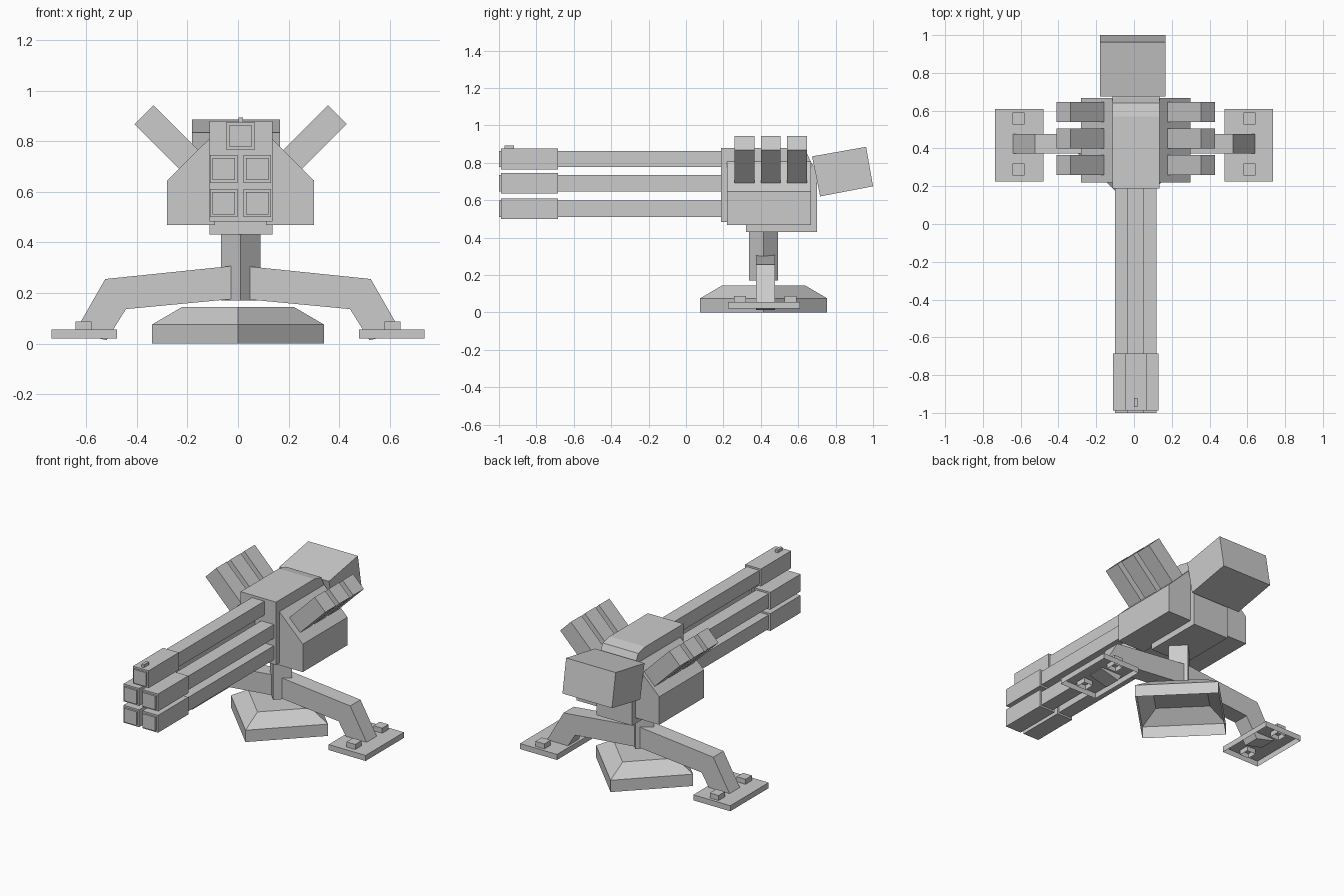
import bpy
import bmesh
from math import cos, sin, pi
from mathutils import Vector

cube = bpy.data.objects.get("Cube")
if cube:
    bpy.data.objects.remove(cube)

GREY = (0.6, 0.6, 0.6, 1.0)
grey = bpy.data.materials.new("plain grey")
grey.use_nodes = True
grey.diffuse_color = GREY
grey.node_tree.nodes["Principled BSDF"].inputs["Base Color"].default_value = GREY

AXIS = 0.01    # centre line of the gun
MID_Y = 0.415  # centre of the stand


def finish(bm, name):
    bmesh.ops.recalc_face_normals(bm, faces=bm.faces)
    mesh = bpy.data.meshes.new(name)
    bm.to_mesh(mesh)
    bm.free()
    mesh.materials.append(grey)
    obj = bpy.data.objects.new(name, mesh)
    bpy.context.collection.objects.link(obj)
    return obj


def loft(name, rings, open_start=False, open_end=False):
    """Join matching rings of points, capping the ends unless left open."""
    bm = bmesh.new()
    loops = [[bm.verts.new(p) for p in ring] for ring in rings]
    n = len(loops[0])
    for a, b in zip(loops, loops[1:]):
        for i in range(n):
            j = (i + 1) % n
            bm.faces.new((a[i], a[j], b[j], b[i]))
    if not open_start:
        bm.faces.new(loops[0][::-1])
    if not open_end:
        bm.faces.new(loops[-1])
    return finish(bm, name)


def box(name, x, y, z, open_bottom=False):
    rings = [[(x[0], y[0], h), (x[1], y[0], h), (x[1], y[1], h), (x[0], y[1], h)] for h in z]
    return loft(name, rings, open_start=open_bottom)


def prism_y(name, profile, y0, y1):
    """Extrude an (x, z) profile along y."""
    return loft(name, [[(x, y, z) for x, z in profile] for y in (y0, y1)])


def prism_x(name, profile, x0, x1):
    """Extrude a (y, z) profile along x."""
    return loft(name, [[(x, y, z) for y, z in profile] for x in (x0, x1)])


def diamond(cx, radius, z):
    return [(cx + radius * cos(i * pi / 2), MID_Y + radius * sin(i * pi / 2), z) for i in range(4)]


# Hollow ground base and the post above it
loft("ground_base", [diamond(0, 0.34, 0), diamond(0, 0.34, 0.075), diamond(0, 0.22, 0.145)],
     open_start=True)
loft("post", [diamond(AXIS, 0.078, 0.17), diamond(AXIS, 0.078, 0.45)])

# Housing with a sloped back
housing = [(0.187, 0.88), (0.57, 0.88), (0.64, 0.865), (0.67, 0.8), (0.7, 0.76), (0.7, 0.43),
           (0.32, 0.43), (0.32, 0.482), (0.187, 0.482)]
prism_x("housing", housing, -0.113, 0.136)

# Tilted rear box
prism_x("rear_box", [(0.674, 0.834), (0.963, 0.885), (1.0, 0.674), (0.717, 0.62)], -0.181, 0.166)

# Parts repeated on both sides
for side, s in (("left", 1), ("right", -1)):
    # Ammunition box
    ammo = [(0.1, 0.468), (0.29, 0.468), (0.29, 0.645), (0.125, 0.808), (0.1, 0.808)]
    prism_y(f"{side}_ammo_box", [(AXIS + s * x, z) for x, z in ammo], 0.22, 0.668)

    # Slanted fins
    fin = [(0.345, 0.942), (0.42, 0.867), (0.23, 0.677), (0.155, 0.752)]
    for i in range(3):
        y = 0.26 + 0.14 * i
        prism_y(f"{side}_fin_{i + 1}", [(AXIS + s * x, z) for x, z in fin], y, y + 0.106)

    # Bent leg
    leg = [(0.01, 0.308), (0.525, 0.255), (0.645, 0.045), (0.52, 0.013), (0.443, 0.136), (0.01, 0.177)]
    prism_y(f"{side}_leg", [(s * x, z) for x, z in leg], 0.374, 0.477)

    # Hollow foot plate with two bolts
    box(f"{side}_foot", (s * 0.478, s * 0.737), (0.225, 0.609), (0.02, 0.055), open_bottom=True)
    for i, y in enumerate((0.289, 0.558)):
        box(f"{side}_foot_bolt_{i + 1}", (s * 0.58, s * 0.642), (y - 0.032, y + 0.032),
            (0.025, 0.087), open_bottom=True)

# Five square barrels with thicker muzzle sleeves
centres = [(0, 0.82), (-0.066, 0.69), (0.066, 0.69), (-0.066, 0.555), (0.066, 0.555)]
for i, (dx, z) in enumerate(centres):
    x = AXIS + dx
    for part, half, y in (("barrel", 0.044, (-1.0, 0.2)), ("muzzle", 0.055, (-0.988, -0.685))):
        box(f"{part}_{i + 1}", (x - half, x + half), y, (z - half, z + half))

# Front sight
box("front_sight", (0.001, 0.019), (-0.97, -0.92), (0.87, 0.893))
